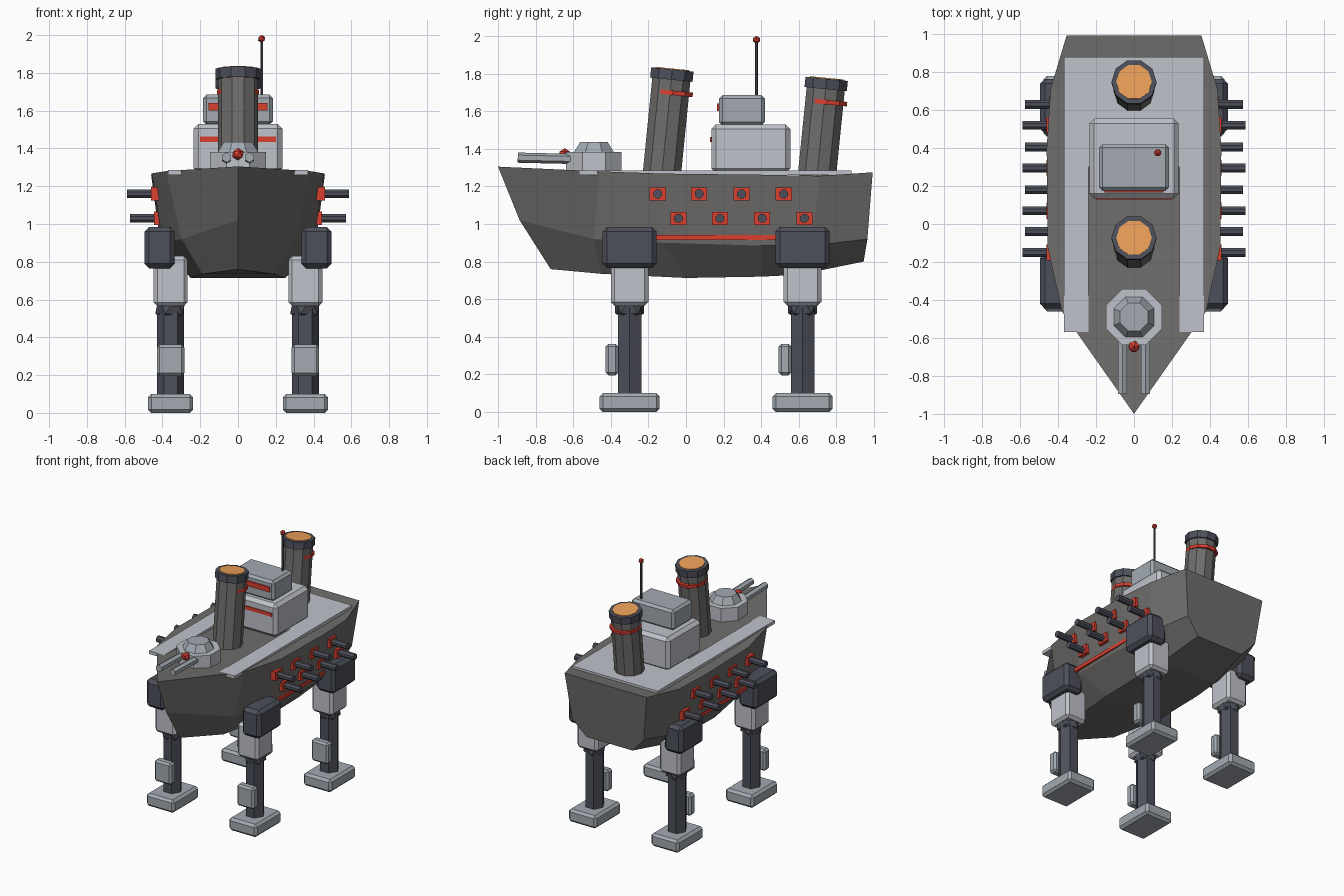
import bpy, bmesh, math
from mathutils import Vector

if "Cube" in bpy.data.objects:
    bpy.data.objects.remove(bpy.data.objects["Cube"])


def mat(name, rgb):
    m = bpy.data.materials.new(name)
    m.diffuse_color = (*rgb, 1)
    m.use_nodes = True
    m.node_tree.nodes["Principled BSDF"].inputs["Base Color"].default_value = m.diffuse_color
    return m


HULL = mat("hull_grey", (0.16, 0.155, 0.15))
LIGHT = mat("light_panel", (0.52, 0.54, 0.59))
STEEL = mat("steel_panel", (0.36, 0.40, 0.44))
DARK = mat("dark_steel", (0.075, 0.08, 0.105))
RED = mat("red_trim", (0.7, 0.05, 0.03))
GLOW = mat("orange_glow", (0.85, 0.36, 0.1))


def finish(name, bm, material, bevel=0):
    me = bpy.data.meshes.new(name)
    bmesh.ops.recalc_face_normals(bm, faces=bm.faces)
    bm.to_mesh(me)
    bm.free()
    ob = bpy.data.objects.new(name, me)
    bpy.context.collection.objects.link(ob)
    me.materials.append(material)
    if bevel:
        b = ob.modifiers.new("bevel", 'BEVEL')
        b.width, b.segments = bevel, 1
    return ob


def box(name, lo, hi, material, bevel=0):
    bm = bmesh.new()
    bmesh.ops.create_cube(bm, size=1)
    lo, hi = Vector(lo), Vector(hi)
    for v in bm.verts:
        v.co = (lo + hi) / 2 + v.co * (hi - lo)
    return finish(name, bm, material, bevel)


def tube(name, a, b, r1, r2, sides, material, turn=0.0):
    """Cone or cylinder from point a to point b, turned about its own axis."""
    bm = bmesh.new()
    a, b = Vector(a), Vector(b)
    bmesh.ops.create_cone(bm, cap_ends=True, segments=sides, radius1=r1,
                          radius2=r2, depth=(b - a).length)
    ob = finish(name, bm, material)
    ob.location = (a + b) / 2
    q = Vector((0, 0, 1)).rotation_difference(b - a)
    spin = Vector((0, 0, 1)).rotation_difference(Vector((0, 0, 1)))
    spin.rotate(q)
    ob.rotation_mode = 'QUATERNION'
    ob.rotation_quaternion = q
    for v in ob.data.vertices:
        x, y, z = v.co
        c, s = math.cos(turn), math.sin(turn)
        v.co = (c * x - s * y, s * x + c * y, z)
    return ob


def ball(name, loc, r, material):
    bm = bmesh.new()
    bmesh.ops.create_icosphere(bm, subdivisions=1, radius=r)
    bmesh.ops.translate(bm, verts=bm.verts, vec=loc)
    return finish(name, bm, material)


# Hull: stations of (y, half width, z) for deck edge, chine and bottom edge
stations = [
    [(-1.0, 0, 1.305), (-0.885, 0, 1.02), (-0.72, 0, 0.76)],
    [(-0.46, 0.38, 1.28), (-0.49, 0.30, 0.92), (-0.45, 0.19, 0.735)],
    [(-0.12, 0.455, 1.268), (-0.12, 0.40, 0.90), (0.0, 0.25, 0.713)],
    [(0.40, 0.46, 1.262), (0.40, 0.41, 0.885), (0.40, 0.25, 0.72)],
    [(0.71, 0.44, 1.256), (0.67, 0.40, 0.885), (0.60, 0.24, 0.73)],
    [(0.993, 0.355, 1.275), (0.965, 0.31, 0.92), (0.945, 0.20, 0.80)],
]
bm = bmesh.new()
rings = []
for st in stations:
    pts = [(-w, y, z) for y, w, z in st] + [(w, y, z) for y, w, z in reversed(st)]
    rings.append([bm.verts.new(p) for p in pts])
for r0, r1 in zip(rings, rings[1:]):
    for i in range(6):
        j = (i + 1) % 6
        bm.faces.new((r0[i], r0[j], r1[j], r1[i]))
bm.faces.new(rings[-1])
bmesh.ops.remove_doubles(bm, verts=bm.verts, dist=0.0005)
finish("hull", bm, HULL)

# Deck plating: rear plate and two side strips
box("deck_plate_rear", (-0.37, 0.30, 1.26), (0.37, 0.88, 1.285), LIGHT)
for s, side in ((-1, "left"), (1, "right")):
    x0, x1 = sorted((s * 0.24, s * 0.37))
    box(f"deck_strip_{side}", (x0, -0.57, 1.26), (x1, 0.30, 1.285), LIGHT)

# Bridge with red window bands and mast
box("bridge_lower", (-0.235, 0.135, 1.27), (0.235, 0.555, 1.53), LIGHT, 0.025)
box("bridge_upper", (-0.185, 0.175, 1.525), (0.185, 0.42, 1.685), STEEL, 0.018)
box("window_band_lower", (-0.20, 0.128, 1.435), (0.20, 0.15, 1.462), RED)
box("window_band_upper", (-0.155, 0.166, 1.60), (0.155, 0.19, 1.64), RED)
tube("mast", (0.125, 0.375, 1.67), (0.125, 0.375, 1.98), 0.008, 0.008, 6, DARK)
ball("mast_light", (0.125, 0.375, 1.98), 0.021, RED)

# Raked funnels
tilt = Vector((0, math.sin(0.1), math.cos(0.1)))
for y, length, side in ((-0.13, 0.575, "front"), (0.696, 0.525, "rear")):
    base = Vector((0, y, 1.25))
    top = base + tilt * length
    turn = math.pi / 10
    tube(f"funnel_{side}", base, top - tilt * 0.03, 0.107, 0.107, 10, HULL, turn)
    tube(f"funnel_cap_{side}", top - tilt * 0.055, top, 0.119, 0.119, 10, DARK, turn)
    tube(f"funnel_glow_{side}", top - tilt * 0.02, top + tilt * 0.005,
         0.094, 0.094, 10, GLOW, turn)
    c = top - tilt * 0.125 + Vector((0, 0.015, 0))
    tube(f"funnel_ring_{side}", c - tilt * 0.012, c + tilt * 0.012,
         0.112, 0.112, 10, RED, turn)

# Deck gun turret
tube("turret_base", (0, -0.49, 1.27), (0, -0.49, 1.382), 0.16, 0.16, 8, LIGHT, math.pi / 8)
tube("turret_dome", (0, -0.49, 1.382), (0, -0.49, 1.435), 0.115, 0.08, 8, STEEL, math.pi / 8)
for s, side in ((-1, "left"), (1, "right")):
    tube(f"turret_barrel_{side}", (s * 0.06, -0.55, 1.345), (s * 0.06, -0.895, 1.353),
         0.027, 0.027, 6, STEEL)
ball("turret_sight", (0, -0.645, 1.37), 0.033, RED)

# Broadside guns and trim stripes
for s, side in ((-1, "left"), (1, "right")):
    for row, (z, x, ys) in enumerate(((1.16, 0.445, (-0.15, 0.07, 0.295, 0.52)),
                                      (1.03, 0.43, (-0.04, 0.18, 0.405, 0.63)))):
        for i, y in enumerate(ys):
            x0, x1 = sorted((s * (x - 0.03), s * (x + 0.015)))
            box(f"gun_mount_{side}_{row}_{i}", (x0, y - 0.043, z - 0.035),
                (x1, y + 0.043, z + 0.035), RED)
            tube(f"gun_barrel_{side}_{row}_{i}", (s * (x - 0.03), y, z),
                 (s * (x + 0.143), y, z), 0.025, 0.025, 8, DARK, math.pi / 8)
    x0, x1 = sorted((s * 0.38, s * 0.42))
    box(f"trim_stripe_{side}", (x0, -0.18, 0.915), (x1, 0.60, 0.942), RED)

    # Legs
    for y, end in ((-0.30, "front"), (0.62, "rear")):
        tag = f"{end}_{side}"
        c = s * 0.357

        def leg_box(name, xc, w, y0, y1, z0, z1, m, bev):
            box(f"{name}_{tag}", (xc - w / 2, y + y0, z0), (xc + w / 2, y + y1, z1), m, bev)

        leg_box("hip", s * 0.415, 0.16, -0.144, 0.144, 0.765, 0.985, DARK, 0.025)
        leg_box("thigh", c, 0.18, -0.10, 0.10, 0.565, 0.83, LIGHT, 0.02)
        ball(f"knee_{tag}", (c, y, 0.565), 0.09, DARK)
        tube(f"shin_{tag}", (c, y, 0.08), (c, y, 0.56), 0.072, 0.072, 6, DARK, math.pi / 6)
        leg_box("shin_guard", c, 0.145, -0.127, -0.06, 0.195, 0.362, STEEL, 0.015)
        leg_box("foot", c, 0.24, -0.16, 0.16, 0.0, 0.10, STEEL, 0.018)
